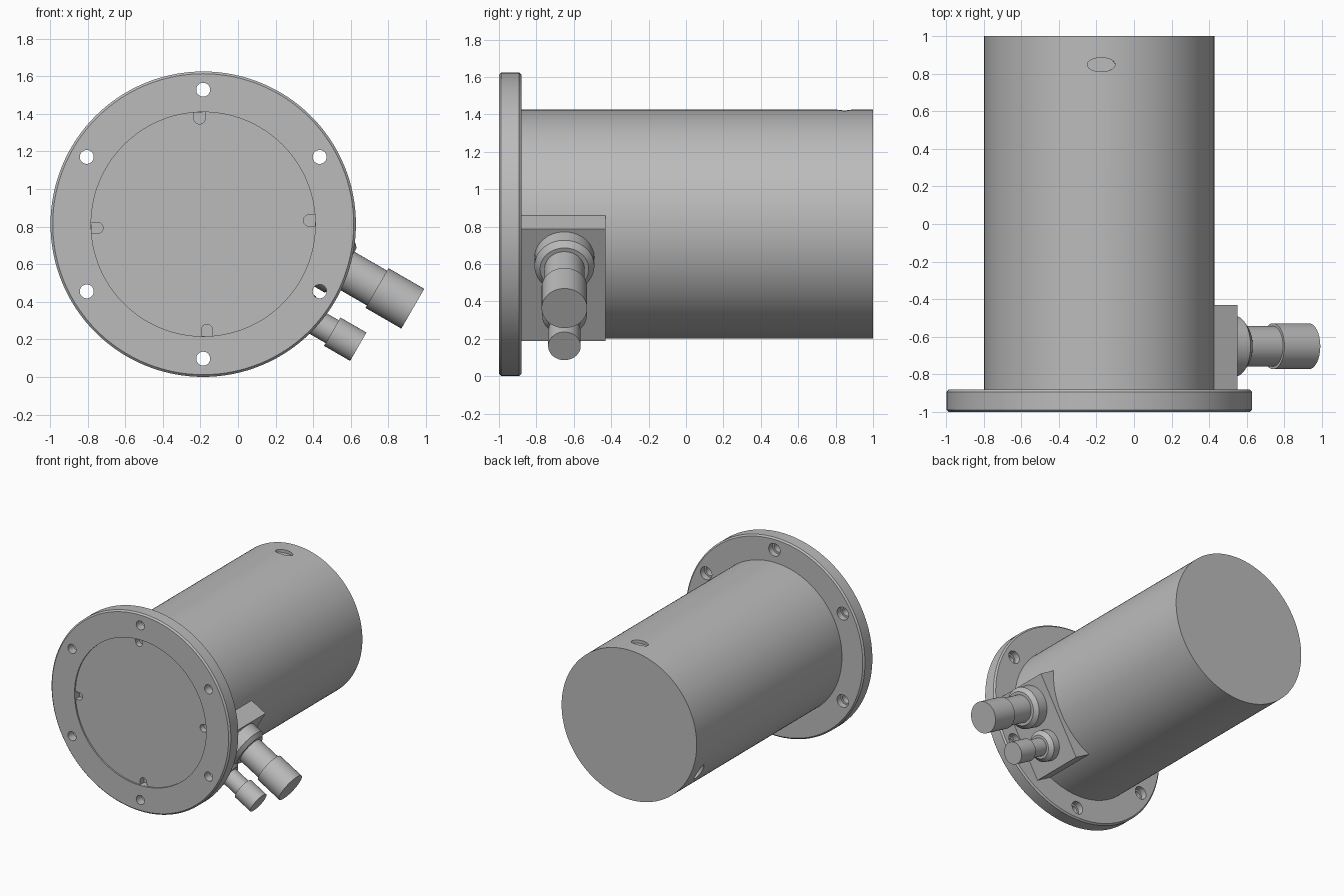
import bpy, bmesh
from math import cos, sin, pi, radians
from mathutils import Matrix, Vector

cube = bpy.data.objects.get("Cube")
if cube:
    bpy.data.objects.remove(cube, do_unlink=True)

CX, CZ = -0.185, 0.813      # main axis, running along y
BODY_R, FLANGE_R = 0.612, 0.812
PORT_Y = -0.65
PORT_ANGLE = radians(-30)

metal = bpy.data.materials.new("grey metal")
metal.use_nodes = True
grey = (0.5, 0.5, 0.5, 1)
metal.diffuse_color = grey
metal.node_tree.nodes["Principled BSDF"].inputs["Base Color"].default_value = grey


def frame(x, y, z, origin):
    m = Matrix((x, y, z)).transposed().to_4x4()
    m.translation = origin
    return m


def axial(x=0, z=0, y=0):
    """Local z runs along world y, offset from the main axis."""
    return frame((1, 0, 0), (0, 0, -1), (0, 1, 0), (CX + x, y, CZ + z))


def radial(angle, y):
    """Local z points outward from the main axis, local y along world y."""
    c, s = cos(angle), sin(angle)
    return frame((s, 0, -c), (0, 1, 0), (c, 0, s), (CX, y, CZ))


def finish(name, bm, matrix):
    bmesh.ops.transform(bm, matrix=matrix, verts=bm.verts)
    bmesh.ops.recalc_face_normals(bm, faces=bm.faces)
    mesh = bpy.data.meshes.new(name)
    bm.to_mesh(mesh)
    bm.free()
    mesh.materials.append(metal)
    ob = bpy.data.objects.new(name, mesh)
    bpy.context.collection.objects.link(ob)
    return ob


def turned(name, profile, matrix, seg=64):
    """Solid of revolution from (radius, height) steps with flat ends."""
    bm = bmesh.new()
    rings = [[bm.verts.new((r * cos(2 * pi * i / seg), r * sin(2 * pi * i / seg), h))
              for i in range(seg)] for r, h in profile]
    for a, b in zip(rings, rings[1:]):
        for i in range(seg):
            j = (i + 1) % seg
            bm.faces.new((a[i], a[j], b[j], b[i]))
    bm.faces.new(rings[0])
    bm.faces.new(rings[-1])
    return finish(name, bm, matrix)


def box(name, size, centre, matrix):
    bm = bmesh.new()
    bmesh.ops.create_cube(bm, size=1)
    local = Matrix.Translation(centre) @ Matrix.Diagonal((*size, 1))
    return finish(name, bm, matrix @ local)


def activate(ob):
    bpy.ops.object.select_all(action='DESELECT')
    ob.select_set(True)
    bpy.context.view_layer.objects.active = ob


def cut(ob, cutters):
    activate(ob)
    for c in cutters:
        c.hide_render = True
        mod = ob.modifiers.new("cut", 'BOOLEAN')
        mod.operation, mod.solver, mod.object = 'DIFFERENCE', 'EXACT', c
        bpy.ops.object.modifier_apply(modifier=mod.name)
        bpy.data.objects.remove(c, do_unlink=True)


parts = []

# Mounting flange with softened rims
flange = turned("flange", [(FLANGE_R - 0.012, -1), (FLANGE_R, -0.988),
                           (FLANGE_R, -0.892), (FLANGE_R - 0.012, -0.88)], axial(), 128)
cutters = [turned("recess_cutter", [(0.596, -1.1), (0.596, -0.988)], axial(), 128)]
# Six bolt holes, counterbored from the back
for k in range(6):
    a = radians(30 + 60 * k)
    at = axial(0.715 * cos(a), 0.715 * sin(a))
    cutters.append(turned("bolt_cutter", [(0.037, -1.1), (0.037, -0.93),
                                          (0.052, -0.93), (0.052, -0.8)], at, 32))
# Four rounded notches around the front recess
for k in range(4):
    a = radians(2 + 90 * k)
    at = axial(0.563 * cos(a), 0.563 * sin(a))
    cutters.append(turned("notch_cutter", [(0.03, -1.1), (0.03, -0.94)], at, 32))
    cutters.append(box("notch_slot_cutter", (0.06, 0.16, 0.032), (0, 0, 0.579),
                       radial(a, -1.02)))
cut(flange, cutters)
parts.append(flange)

# Long cylindrical housing with two shallow oval pockets near the back
body = turned("housing", [(BODY_R, -0.885), (BODY_R, 1)], axial(), 128)
pockets = []
for a in (radians(89), radians(210)):
    stretch = Matrix.Diagonal((2, 1, 1, 1))
    pockets.append(turned("pocket_cutter", [(0.037, BODY_R - 0.025), (0.037, BODY_R + 0.1)],
                          radial(a, 0.847) @ stretch, 48))
cut(body, pockets)
parts.append(body)

# Flat connector block on the lower side
parts.append(box("connector_block", (0.69, 0.45, 0.25), (0, 0, 0.525),
                 radial(PORT_ANGLE, -0.655)))

# Two stepped connectors: sideways offset, collar, neck and plug sizes
ports = [("large", -0.168, 0.16, 0.77, 0.107, 0.97, 0.122, 1.19),
         ("small", 0.152, 0.12, 0.74, 0.07, 0.88, 0.087, 1.04)]
for size, side, collar_r, collar_h, neck_r, neck_h, plug_r, plug_h in ports:
    at = radial(PORT_ANGLE, PORT_Y) @ Matrix.Translation(Vector((side, 0, 0)))
    parts.append(turned(size + "_collar", [(collar_r, 0.63), (collar_r, collar_h - 0.03),
                                           (collar_r - 0.03, collar_h)], at))
    parts.append(turned(size + "_plug", [(neck_r, 0.64), (neck_r, neck_h),
                                         (plug_r, neck_h), (plug_r, plug_h)], at))

for ob in parts:
    activate(ob)
    bpy.ops.object.shade_smooth_by_angle(angle=radians(30))
